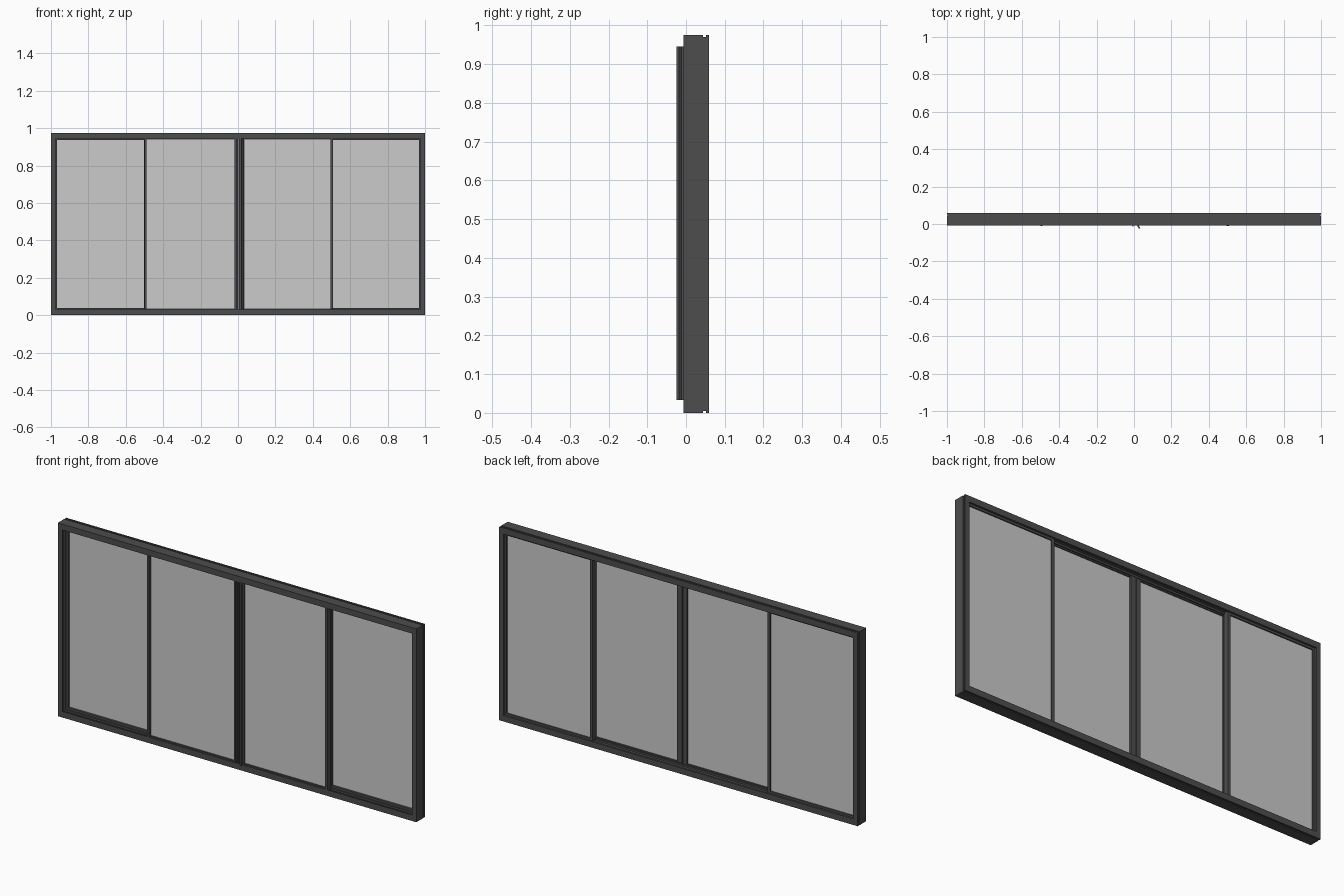
import bpy, bmesh

if "Cube" in bpy.data.objects:
    bpy.data.objects.remove(bpy.data.objects["Cube"])

H = 0.975            # overall height
Z0, Z1 = 0.033, 0.945  # clear opening

dark = bpy.data.materials.new("dark_metal")
dark.diffuse_color = (0.075, 0.075, 0.075, 1)
dark.use_nodes = True
dark.node_tree.nodes["Principled BSDF"].inputs["Base Color"].default_value = dark.diffuse_color


def finish(name, bm, mat=None):
    bmesh.ops.recalc_face_normals(bm, faces=bm.faces)
    me = bpy.data.meshes.new(name)
    bm.to_mesh(me)
    bm.free()
    ob = bpy.data.objects.new(name, me)
    bpy.context.collection.objects.link(ob)
    if mat:
        me.materials.append(mat)
    return ob


def box(name, x, y, z, mat=dark):
    bm = bmesh.new()
    bmesh.ops.create_cube(bm, size=1)
    for v in bm.verts:
        for i, (a, b) in enumerate((x, y, z)):
            v.co[i] = (a + b) / 2 + v.co[i] * (b - a)
    return finish(name, bm, mat)


def ring(name, x, z, wx, wz, profile):
    """Mitred rectangular frame; profile = (fraction of width inward, y)."""
    bm = bmesh.new()
    corners = []
    for cx, sx, cz, sz in ((x[0], 1, z[0], 1), (x[1], -1, z[0], 1),
                           (x[1], -1, z[1], -1), (x[0], 1, z[1], -1)):
        corners.append([bm.verts.new((cx + sx * wx * d, y, cz + sz * wz * d))
                        for d, y in profile])
    n = len(profile)
    for i in range(4):
        a, b = corners[i], corners[(i + 1) % 4]
        for j in range(n):
            k = (j + 1) % n
            bm.faces.new((a[j], a[k], b[k], b[j]))
    return finish(name, bm, dark)


def extrude_z(name, pts, z):
    bm = bmesh.new()
    lo = [bm.verts.new((px, py, z[0])) for px, py in pts]
    hi = [bm.verts.new((px, py, z[1])) for px, py in pts]
    bm.faces.new(lo)
    bm.faces.new(hi)
    n = len(pts)
    for i in range(n):
        j = (i + 1) % n
        bm.faces.new((lo[i], lo[j], hi[j], hi[i]))
    return finish(name, bm, dark)


# Outer frame: shallow groove outside, two sash tracks inside
ring("outer_frame", (-1, 1), (0, H), 0.025, 0.03, [
    (0, -0.007), (0, 0.044), (0.15, 0.044), (0.15, 0.051), (0, 0.051), (0, 0.06),
    (1, 0.06), (1, 0.05), (0.7, 0.05), (0.7, 0.024), (1, 0.024), (1, 0.018),
    (0.7, 0.018), (0.7, 0.0), (1, 0.0), (1, -0.007)])

# Fixed outer sashes in the rear track
for side, s in (("left", -1), ("right", 1)):
    x = sorted((s * 0.982, s * 0.488))
    z = (0.023, 0.952)
    ring("fixed_sash_" + side, x, z, 0.015, 0.016,
         [(0, 0.026), (1, 0.026), (1, 0.048), (0, 0.048)])
    box("fixed_glass_" + side, (x[0] + 0.01, x[1] - 0.01), (0.037, 0.042),
        (z[0] + 0.01, z[1] - 0.01), None)
    # Interlock between fixed and sliding sash
    box("interlock_" + side, sorted((s * 0.491, s * 0.500)), (0.012, 0.03), (Z0, Z1))

# Sliding middle sashes in the front track
for side, x in (("left", (-0.5, 0.004)), ("right", (0.006, 0.506))):
    ring("sliding_sash_" + side, x, (0.023, 0.952), 0.011, 0.012,
         [(0, 0.002), (1, 0.002), (1, 0.016), (0, 0.016)])
    box("sliding_glass_" + side, (x[0] + 0.005, x[1] - 0.005), (0.006, 0.011),
        (0.03, 0.946), None)

# Stile covers standing proud of the frame
for name, x in (("left_stile", (-0.5, -0.489)), ("right_stile", (0.495, 0.507))):
    box(name, x, (-0.012, 0.017), (Z0, Z1))

# Meeting stiles in the middle, the right one carrying the pull lip
extrude_z("meeting_stile_left", [
    (-0.02, 0.02), (-0.02, -0.003), (-0.009, -0.003), (-0.009, -0.013),
    (-0.002, -0.013), (-0.002, -0.003), (0.004, -0.003), (0.004, 0.02)], (Z0, Z1))
extrude_z("meeting_stile_right", [
    (0.006, 0.022), (0.006, 0.0), (0.02, 0.0), (0.02, -0.015), (0.026, -0.025),
    (0.033, -0.025), (0.033, -0.018), (0.028, -0.012), (0.028, 0.0),
    (0.035, 0.0), (0.035, 0.022)], (Z0, Z1))
